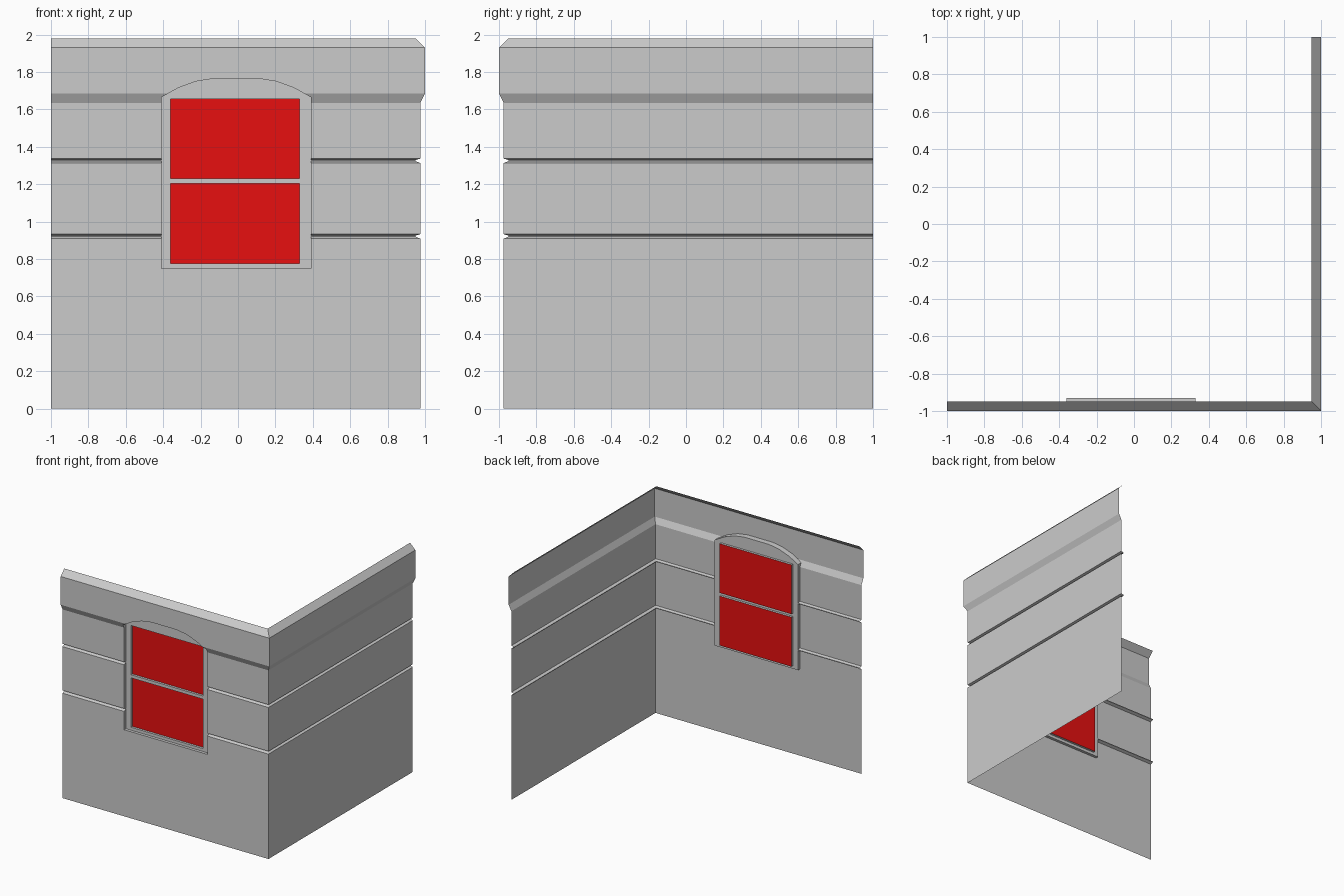
import bpy
import bmesh
from mathutils import Vector

cube = bpy.data.objects.get("Cube")
if cube:
    bpy.data.objects.remove(cube, do_unlink=True)


def make_material(name, rgb):
    mat = bpy.data.materials.new(name)
    mat.use_nodes = True
    mat.diffuse_color = (*rgb, 1)
    mat.node_tree.nodes["Principled BSDF"].inputs["Base Color"].default_value = (*rgb, 1)
    return mat


plaster = make_material("grey plaster", (0.6, 0.6, 0.6))
red = make_material("red pane", (0.8, 0.005, 0.005))


def finish(bm, name, materials):
    mesh = bpy.data.meshes.new(name)
    bm.normal_update()
    bm.to_mesh(mesh)
    bm.free()
    for mat in materials:
        mesh.materials.append(mat)
    obj = bpy.data.objects.new(name, mesh)
    bpy.context.collection.objects.link(obj)
    return obj


def bisect(bm, faces, point, normal):
    geom = set(faces)
    for f in faces:
        geom.update(f.edges)
        geom.update(f.verts)
    bmesh.ops.bisect_plane(bm, geom=list(geom), dist=1e-5, plane_co=point, plane_no=normal)


# Window opening: straight sides with a shallow arch, as convex (x, z) outline
MID = -0.01
LEFT, RIGHT, SILL = MID - 0.4, MID + 0.4, 0.75
RECESS_Y, PANE_Y = -0.95, -0.93
half_arch = [(0.4, 1.665), (0.31, 1.715), (0.215, 1.75), (0.12, 1.765)]
arch = [(MID + x, z) for x, z in half_arch] + [(MID - x, z) for x, z in reversed(half_arch)]
outline = [(LEFT, SILL), (RIGHT, SILL)] + arch

# Planes bounding the opening, with normals pointing out of it
planes = []
for (x0, z0), (x1, z1) in zip(outline, outline[1:] + outline[:1]):
    planes.append((Vector((x0, 0, z0)), Vector((z1 - z0, 0, x0 - x1)).normalized()))
planes.sort(key=lambda p: -abs(p[1].x))     # side cuts come first


def clip_to_opening(bm):
    """Cut the front faces along the outline and return those inside it."""
    inside = [f for f in bm.faces if f.calc_center_median().y < -0.9]
    used = []
    for point, normal in planes:
        bisect(bm, inside, point, normal)
        used.append((point, normal))
        inside = [f for f in bm.faces
                  if f.calc_center_median().y < -0.9
                  and all((f.calc_center_median() - p).dot(n) < 1e-6 for p, n in used)]
    return inside


# Corner wall: a sheet profile (outward offset, height) swept round a mitred corner
FACE, GROOVE, BAND = 0.975, 0.95, 1.0
profile = [(FACE, 0)]
for z in (0.922, 1.326):
    profile += [(FACE, z - 0.013), (GROOVE, z - 0.002), (GROOVE, z + 0.004), (FACE, z + 0.011)]
profile += [(FACE, 1.635), (BAND, 1.685), (BAND, 1.93), (GROOVE, 1.98)]

bm = bmesh.new()
rows = [[bm.verts.new(c) for c in ((-1, -o, z), (o, -o, z), (o, 1, z))] for o, z in profile]
for low, high in zip(rows, rows[1:]):
    for i in range(2):
        bm.faces.new((low[i], low[i + 1], high[i + 1], high[i]))

# Cut the opening and turn its rim back into the wall
bmesh.ops.delete(bm, geom=clip_to_opening(bm), context="FACES")
rim = [e for e in bm.edges if e.is_boundary
       and all(abs(v.co.x) < 0.5 and 0.7 < v.co.z < 1.8 for v in e.verts)]
made = bmesh.ops.extrude_edge_only(bm, edges=rim)["geom"]
for v in made:
    if isinstance(v, bmesh.types.BMVert):
        v.co.y = RECESS_Y
bm.normal_update()
centre = Vector((MID, RECESS_Y, 1.2))
for f in made:
    if isinstance(f, bmesh.types.BMFace):
        if f.normal.dot(centre - f.calc_center_median()) < 0:
            f.normal_flip()
finish(bm, "corner_wall", [plaster])

# Window frame: a plate filling the back of the opening
bm = bmesh.new()
corners = [(-0.6, 0.6), (0.6, 0.6), (0.6, 1.9), (-0.6, 1.9)]
bm.faces.new([bm.verts.new((x, RECESS_Y, z)) for x, z in corners])
inside = set(clip_to_opening(bm))
bmesh.ops.delete(bm, geom=[f for f in bm.faces if f not in inside], context="FACES")

# Two sunken panes separated by a crossbar
pane_x = (-0.36, 0.33)
pane_rows = [(0.775, 1.203), (1.23, 1.657)]
for x in pane_x:
    bisect(bm, bm.faces[:], (x, 0, 0), (1, 0, 0))
for z in [z for row in pane_rows for z in row]:
    bisect(bm, bm.faces[:], (0, 0, z), (0, 0, 1))
panes = []
for f in bm.faces:
    c = f.calc_center_median()
    if pane_x[0] < c.x < pane_x[1] and any(a < c.z < b for a, b in pane_rows):
        panes.append(f)
sunk = bmesh.ops.extrude_discrete_faces(bm, faces=panes)["faces"]
for f in sunk:
    f.material_index = 1
    bmesh.ops.translate(bm, verts=f.verts[:], vec=(0, PANE_Y - RECESS_Y, 0))
finish(bm, "window_frame", [plaster, red])
